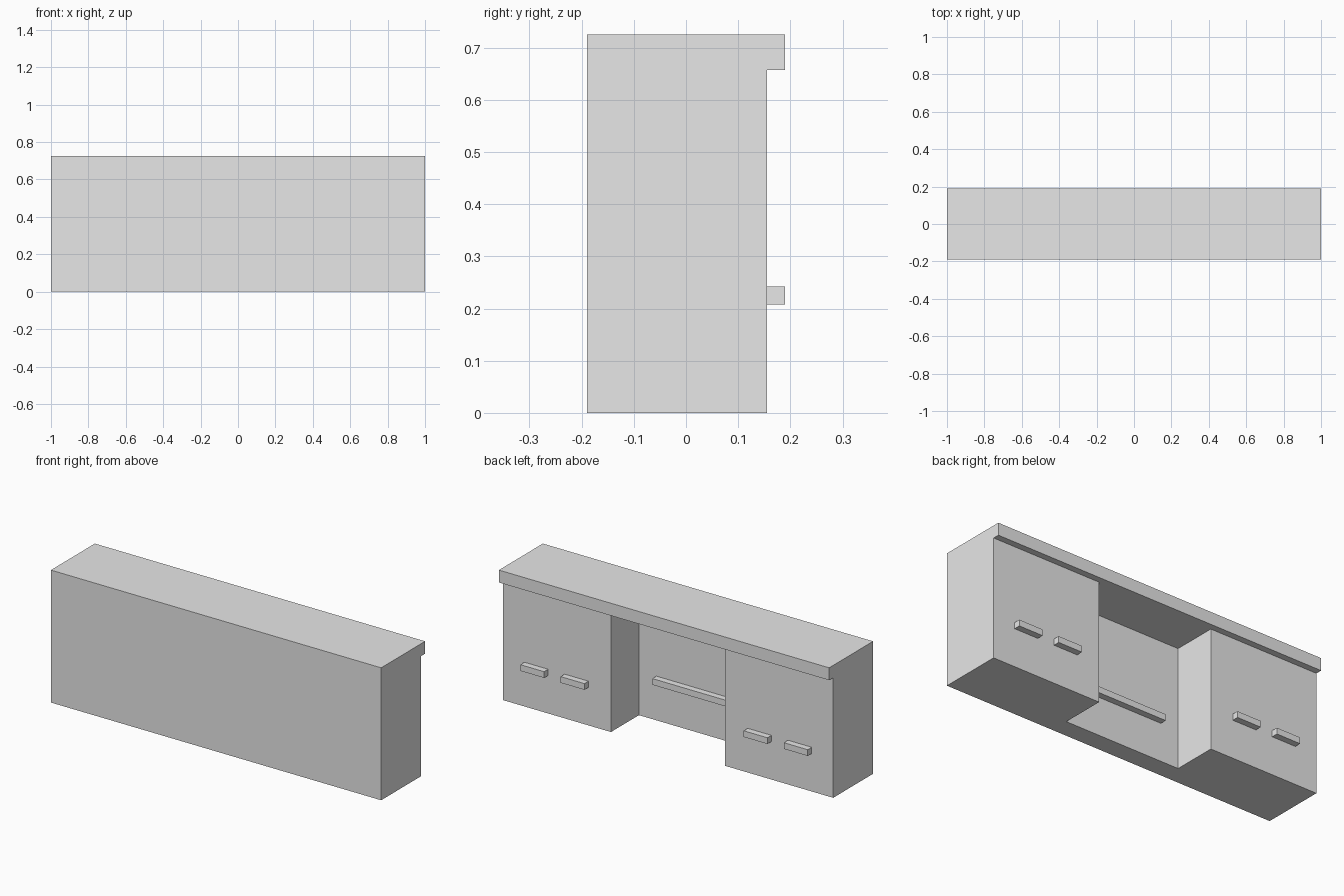
import bpy
import bmesh

# Remove the default cube
if "Cube" in bpy.data.objects:
    bpy.data.objects.remove(bpy.data.objects["Cube"])

# Main measurements
HALF_X = 1.0
FRONT_Y, BODY_Y, BACK_Y = -0.19, 0.155, 0.19
TOP_Z, LIP_Z = 0.725, 0.657
KNEE_X, KNEE_Y = 0.346, -0.087
HANDLE_Z = (0.208, 0.242)
GRIP = BACK_Y - BODY_Y

# Single plain grey
grey = bpy.data.materials.new("plain_grey")
grey.use_nodes = True
colour = (0.8, 0.8, 0.8, 1.0)
grey.diffuse_color = colour
grey.node_tree.nodes["Principled BSDF"].inputs["Base Color"].default_value = colour


def extruded(name, profile, x0, x1):
    """Extrude a (y, z) outline from x0 to x1."""
    bm = bmesh.new()
    face = bm.faces.new([bm.verts.new((x0, y, z)) for y, z in profile])
    result = bmesh.ops.extrude_face_region(bm, geom=[face])
    moved = [v for v in result["geom"] if isinstance(v, bmesh.types.BMVert)]
    bmesh.ops.translate(bm, verts=moved, vec=(x1 - x0, 0, 0))
    bmesh.ops.recalc_face_normals(bm, faces=bm.faces)
    mesh = bpy.data.meshes.new(name)
    bm.to_mesh(mesh)
    bm.free()
    mesh.materials.append(grey)
    obj = bpy.data.objects.new(name, mesh)
    bpy.context.collection.objects.link(obj)
    return obj


def box(name, x, y, z):
    outline = [(y[0], z[0]), (y[1], z[0]), (y[1], z[1]), (y[0], z[1])]
    return extruded(name, outline, *x)


# Desk body with the overhanging top edge
body = extruded("desk_body", [
    (FRONT_Y, 0), (BODY_Y, 0), (BODY_Y, LIP_Z),
    (BACK_Y, LIP_Z), (BACK_Y, TOP_Z), (FRONT_Y, TOP_Z),
], -HALF_X, HALF_X)

# Knee space cut between the two pedestals
cutter = box("knee_space_cutter", (-KNEE_X, KNEE_X), (KNEE_Y, 0.3), (-0.1, LIP_Z))
cutter.hide_render = True
cut = body.modifiers.new("knee_space", "BOOLEAN")
cut.operation = "DIFFERENCE"
cut.solver = "EXACT"
cut.object = cutter
bpy.context.view_layer.objects.active = body
bpy.ops.object.modifier_apply(modifier=cut.name)
bpy.data.objects.remove(cutter)

# Drawer handles, two on each pedestal
for side, sign in (("left", 1), ("right", -1)):
    for place, near, far in (("inner", 0.482, 0.626), ("outer", 0.726, 0.87)):
        span = sorted((sign * near, sign * far))
        box(f"{side}_{place}_handle", span, (BODY_Y, BACK_Y), HANDLE_Z)

# Long rail on the panel inside the knee space
box("knee_space_rail", (-0.24, 0.24), (KNEE_Y, KNEE_Y + GRIP), HANDLE_Z)
